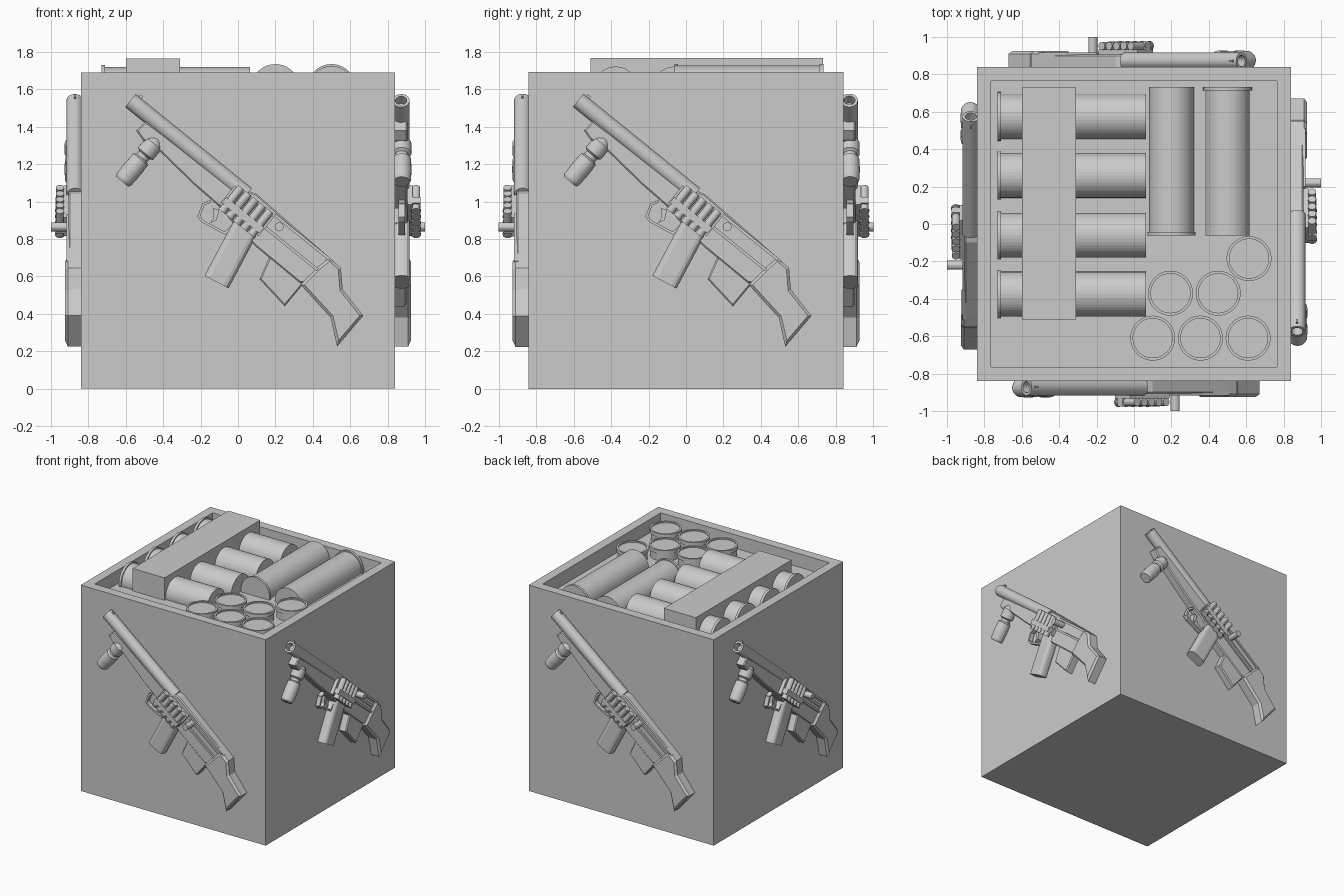
import bpy, bmesh, math
from mathutils import Matrix, Vector

if "Cube" in bpy.data.objects:
    bpy.data.objects.remove(bpy.data.objects["Cube"])

W, TOP, INNER, FLOOR = 0.84, 1.69, 0.735, 1.58
ANGLE = math.radians(39)                                    # tilt of the long arm on each wall
D = Vector((math.cos(ANGLE), 0, -math.sin(ANGLE)))          # muzzle to butt
U = Vector((math.sin(ANGLE), 0, math.cos(ANGLE)))           # across, upwards


def finish(name, bm):
    bmesh.ops.recalc_face_normals(bm, faces=bm.faces)
    me = bpy.data.meshes.new(name)
    bm.to_mesh(me)
    bm.free()
    ob = bpy.data.objects.new(name, me)
    bpy.context.collection.objects.link(ob)
    return ob


def box(name, center, size, tilt=0.0, bevel=0.0, segments=3):
    bm = bmesh.new()
    bmesh.ops.create_cube(bm, size=1)
    bmesh.ops.scale(bm, vec=size, verts=bm.verts)
    if bevel:
        edges = [e for e in bm.edges
                 if abs((e.verts[0].co - e.verts[1].co).z) > 1e-4]
        bmesh.ops.bevel(bm, geom=edges, offset=bevel, segments=segments,
                        affect='EDGES', profile=0.5)
    bm.transform(Matrix.Translation(center) @ Matrix.Rotation(tilt, 4, 'Y'))
    return finish(name, bm)


def lathe(name, profile, base, axis, sides=40):
    """Revolve (radius, height) pairs about an axis and cap both ends."""
    bm = bmesh.new()
    rings = []
    for r, h in profile:
        rings.append([bm.verts.new((r * math.cos(2 * math.pi * i / sides),
                                    r * math.sin(2 * math.pi * i / sides), h))
                      for i in range(sides)])
    for a, b in zip(rings, rings[1:]):
        for i in range(sides):
            j = (i + 1) % sides
            bm.faces.new((a[i], a[j], b[j], b[i]))
    bm.faces.new(rings[0])
    bm.faces.new(rings[-1])
    rot = Vector(axis).to_track_quat('Z', 'Y').to_matrix().to_4x4()
    bm.transform(Matrix.Translation(base) @ rot)
    return finish(name, bm)


def slab(name, points, depth, edge=0.008):
    """Extrude an (x, z) outline out of the front wall, with a chamfered face."""
    bm = bmesh.new()
    face = bm.faces.new([bm.verts.new((x, -W + 0.01, z)) for x, z in points])
    out = bmesh.ops.extrude_face_region(bm, geom=[face])['geom']
    verts = [g for g in out if isinstance(g, bmesh.types.BMVert)]
    bmesh.ops.translate(bm, vec=(0, -depth - 0.01, 0), verts=verts)
    if edge:
        rim = [e for e in bm.edges if all(v in verts for v in e.verts)]
        bmesh.ops.bevel(bm, geom=rim, offset=edge, segments=1, affect='EDGES')
    return finish(name, bm)


def P(x, out, z):
    return Vector((x, -W - out, z))


# crate with a shallow tray on top
bm = bmesh.new()
bmesh.ops.create_cube(bm, size=1)
bmesh.ops.scale(bm, vec=(2 * W, 2 * W, TOP), verts=bm.verts)
bmesh.ops.translate(bm, vec=(0, 0, TOP / 2), verts=bm.verts)
top = max(bm.faces, key=lambda f: f.calc_center_median().z)
bmesh.ops.inset_region(bm, faces=[top], thickness=W - INNER)
out = bmesh.ops.extrude_face_region(bm, geom=[top])['geom']
bmesh.ops.delete(bm, geom=[top], context='FACES_ONLY')
bmesh.ops.translate(bm, vec=(0, 0, FLOOR - TOP),
                    verts=[g for g in out if isinstance(g, bmesh.types.BMVert)])
finish("crate", bm)

# cartridges lying in the tray: rim first, then body
lying = [(0.13, 0), (0.13, 0.02), (0.12, 0.02), (0.12, 0.795)]
for i, y in enumerate((0.575, 0.26, -0.06, -0.375)):
    lathe(f"strapped_cartridge_{i}", lying, (-0.73, y, 1.60), (1, 0, 0))
lathe("loose_cartridge_0", lying, (0.2, -0.062, 1.605), (0, 1, 0))
lathe("loose_cartridge_1", lying, (0.5, 0.733, 1.605), (0, -1, 0))
box("cartridge_strap", (-0.455, 0.11, 1.66), (0.29, 1.24, 0.21))

# cartridges standing upright
standing = [(0.112, 0), (0.112, 0.06), (0.12, 0.06), (0.12, 0.09),
            (0.105, 0.09), (0.105, 0.08)]
spots = [(0.1, -0.61), (0.355, -0.61), (0.61, -0.61),
         (0.195, -0.37), (0.45, -0.37), (0.615, -0.185)]
for i, (x, y) in enumerate(spots):
    lathe(f"upright_cartridge_{i}", standing, (x, y, FLOOR), (0, 0, 1))

# long arm on the front wall
gun = []
muzzle = P(-0.575, 0.032, 1.54)
gun.append(lathe("barrel", [(0.03, 0.06), (0.03, 0), (0.045, 0), (0.045, 0.80)],
                 muzzle, D, 32))
gun.append(box("front_sight", muzzle + 0.03 * D + 0.048 * U, (0.02, 0.012, 0.02), ANGLE))
gun.append(slab("fore_end", [(-0.545, 1.38), (-0.495, 1.43), (-0.40, 1.36), (0.02, 1.03),
                             (-0.08, 0.955), (-0.235, 1.09), (-0.42, 1.27), (-0.51, 1.33)], 0.065))
gun.append(slab("receiver", [(-0.09, 0.965), (0.01, 1.075), (0.10, 1.04), (0.49, 0.70),
                             (0.40, 0.56), (0.33, 0.565), (0.10, 0.755), (0.0, 0.85)], 0.065))
gun.append(slab("stock", [(0.44, 0.66), (0.49, 0.70), (0.55, 0.645), (0.56, 0.53),
                          (0.67, 0.39), (0.53, 0.225), (0.495, 0.38), (0.335, 0.555)], 0.085, 0.015))
gun.append(slab("rear_grip", [(0.17, 0.71), (0.115, 0.585), (0.25, 0.44), (0.35, 0.56)], 0.06))

# raised rails and inner rod along the receiver
mid = P(0.325, 0.065, 0.77)
for side, offset in (("upper", 0.042), ("lower", -0.042)):
    gun.append(box(side + "_rail", mid + offset * U, (0.40, 0.024, 0.016), ANGLE))
gun.append(box("slide_rod", mid, (0.36, 0.012, 0.018), ANGLE))
gun.append(lathe("charging_pin", [(0.024, 0), (0.024, 0.11)], P(0.22, 0.05, 0.865), (0, -1, 0), 20))

# angled front grip with its joint
joint = P(-0.45, 0.035, 1.31)
grip_axis = Vector((-0.64, 0, -0.77))
gun.append(lathe("front_grip", [(0.03, -0.03), (0.052, 0), (0.052, 0.07), (0.036, 0.08),
                                (0.036, 0.10), (0.050, 0.11), (0.053, 0.18), (0.050, 0.25),
                                (0.042, 0.265)], joint, grip_axis, 24))

# rounded magazine
tilt = math.radians(28)
gun.append(box("magazine", P(-0.035, 0.035, 0.72), (0.145, 0.085, 0.34), tilt, 0.03))

# trigger guard and trigger
guard = [(-0.15, 1.0), (-0.185, 0.985), (-0.21, 0.92), (-0.19, 0.895), (-0.07, 0.83), (-0.03, 0.87)]
for i, (a, b) in enumerate(zip(guard, guard[1:])):
    a, b = P(a[0], 0.035, a[1]), P(b[0], 0.035, b[1])
    d = b - a
    gun.append(box(f"trigger_guard_{i}", (a + b) / 2, (d.length + 0.01, 0.035, 0.014),
                   math.atan2(-d.z, d.x)))
gun.append(slab("trigger", [(-0.10, 0.955), (-0.115, 0.90), (-0.15, 0.885),
                            (-0.135, 0.905), (-0.13, 0.965)], 0.04, 0))

# side carrier with five small cartridges
c = P(0.045, 0.075, 0.95)
gun.append(box("carrier_plate", c, (0.27, 0.035, 0.13), ANGLE))
gun.append(box("carrier_strap", c + Vector((0, -0.035, 0)) - 0.03 * U, (0.26, 0.05, 0.04), ANGLE))
small = [(0.026, 0), (0.026, 0.012), (0.022, 0.012), (0.022, 0.165)]
for i in range(5):
    base = c + Vector((0, -0.037, 0)) + (i - 2) * 0.05 * D - 0.085 * U
    gun.append(lathe(f"carried_cartridge_{i}", small, base, U, 20))

# repeat the long arm on the other three walls
for k, wall in enumerate(("right", "back", "left"), 1):
    for ob in gun:
        twin = ob.copy()
        twin.name = f"{wall}_{ob.name}"
        twin.matrix_world = Matrix.Rotation(k * math.pi / 2, 4, 'Z')
        bpy.context.collection.objects.link(twin)
for ob in gun:
    ob.name = "front_" + ob.name
